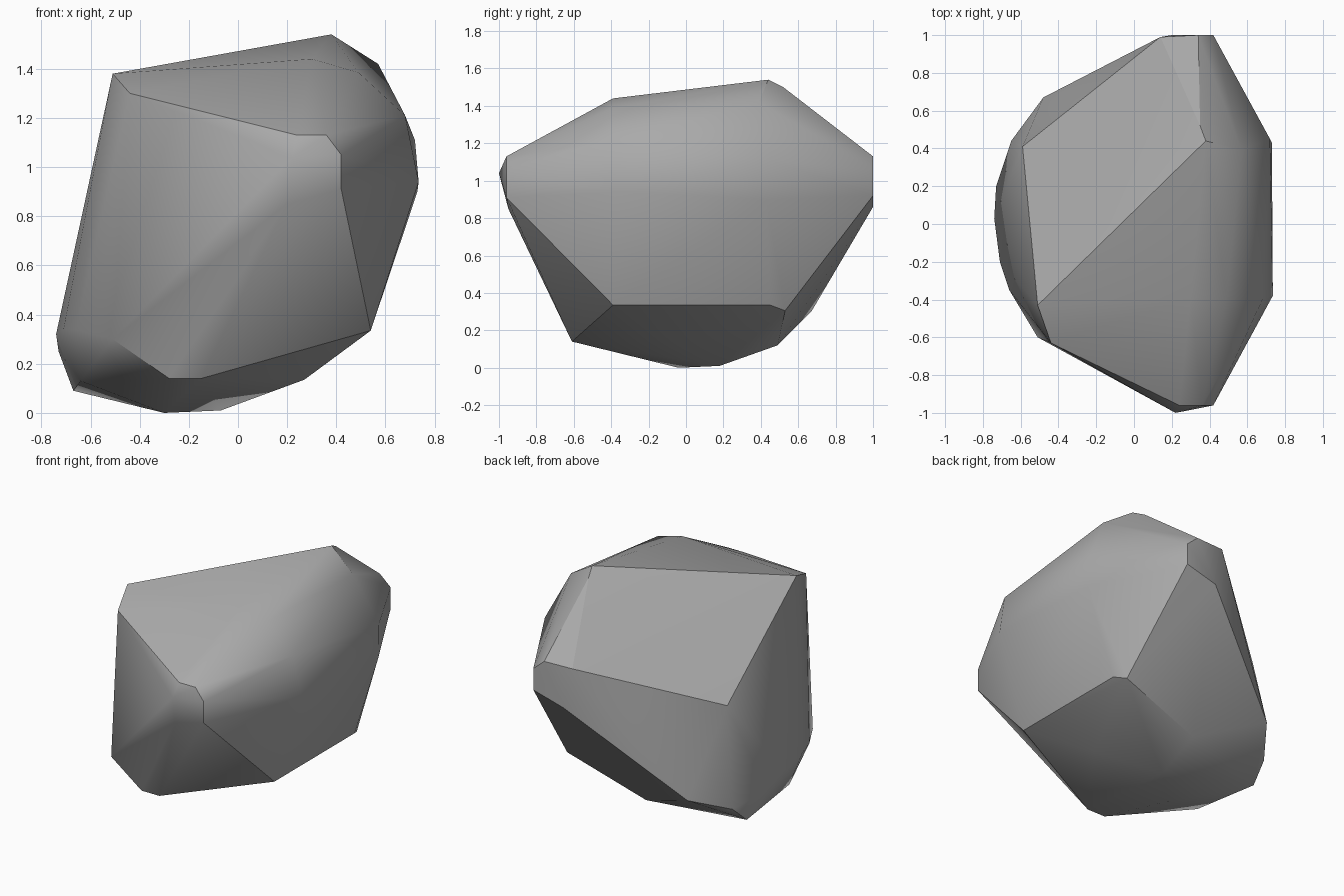
import bpy
import bmesh
import math

# Remove the default object
default_cube = bpy.data.objects.get("Cube")
if default_cube is not None:
    bpy.data.objects.remove(default_cube, do_unlink=True)


def make_material(name, colour):
    """Plain flat material for viewport and render."""
    material = bpy.data.materials.new(name)
    material.use_nodes = True
    material.diffuse_color = colour
    shader = next(node for node in material.node_tree.nodes
                  if node.type == "BSDF_PRINCIPLED")
    shader.inputs["Base Color"].default_value = colour
    shader.inputs["Roughness"].default_value = 0.9
    return material


def make_hull(name, corner_groups, material, crease_angle):
    """Chiselled solid: the convex skin around all the corner groups."""
    bm = bmesh.new()
    for corners in corner_groups.values():
        for corner in corners:
            bm.verts.new(corner)
    bmesh.ops.convex_hull(bm, input=list(bm.verts), use_existing_faces=False)

    # Drop corners swallowed by the skin and merge nearly flat triangles
    loose_corners = [vert for vert in bm.verts if not vert.link_faces]
    bmesh.ops.delete(bm, geom=loose_corners, context="VERTS")
    bmesh.ops.recalc_face_normals(bm, faces=list(bm.faces))

    mesh = bpy.data.meshes.new(name)
    bm.to_mesh(mesh)
    bm.free()
    mesh.materials.append(material)

    solid = bpy.data.objects.new(name, mesh)
    bpy.context.collection.objects.link(solid)

    # Soft shading across shallow facets, hard edges at the main creases
    bpy.ops.object.select_all(action="DESELECT")
    solid.select_set(True)
    bpy.context.view_layer.objects.active = solid
    bpy.ops.object.shade_smooth_by_angle(angle=crease_angle)
    return solid


# Corners of the boulder, grouped by the region they shape
boulder_corners = {
    "crest": [(.38, .44, 1.54), (.35, .52, 1.5), (.57, .39, 1.42),
              (.3, -.39, 1.44), (.49, -.4, 1.385),
              (-.51, -.43, 1.38), (-.44, -.63, 1.3)],
    "front_nose": [(.24, -.96, 1.13), (.36, -.96, 1.13), (.42, -.96, 1.05),
                   (.42, -.96, .91), (.22, -1, 1.04), (.2, -.95, .85)],
    "right_flank": [(.68, -.4, 1.21), (.735, -.38, .94), (.72, .45, 1.11),
                    (.73, .43, .9), (.54, -.39, .335),
                    (.54, .45, .335), (.5, .53, .305)],
    "back_nose": [(.34, 1, 1.13), (.14, .99, 1.13), (.2, 1, .86),
                  (.42, 1, 1.06), (.42, 1, .92)],
    "left_flank": [(-.59, .41, .86), (-.48, .67, .3), (-.65, .44, .2),
                   (-.73, .2, .25), (-.74, .03, .32), (-.71, -.2, .34),
                   (-.66, -.35, .34), (-.51, -.6, .3)],
    "underside": [(-.67, .32, .09), (-.64, -.17, .13), (-.28, -.61, .14),
                  (-.15, -.61, .14), (-.3, -.04, 0), (-.07, .18, .01),
                  (-.05, .49, .12), (.27, -.05, .135)],
}

stone_grey = make_material("stone grey", (.4, .4, .4, 1))
make_hull("boulder", boulder_corners, stone_grey, math.radians(30))
